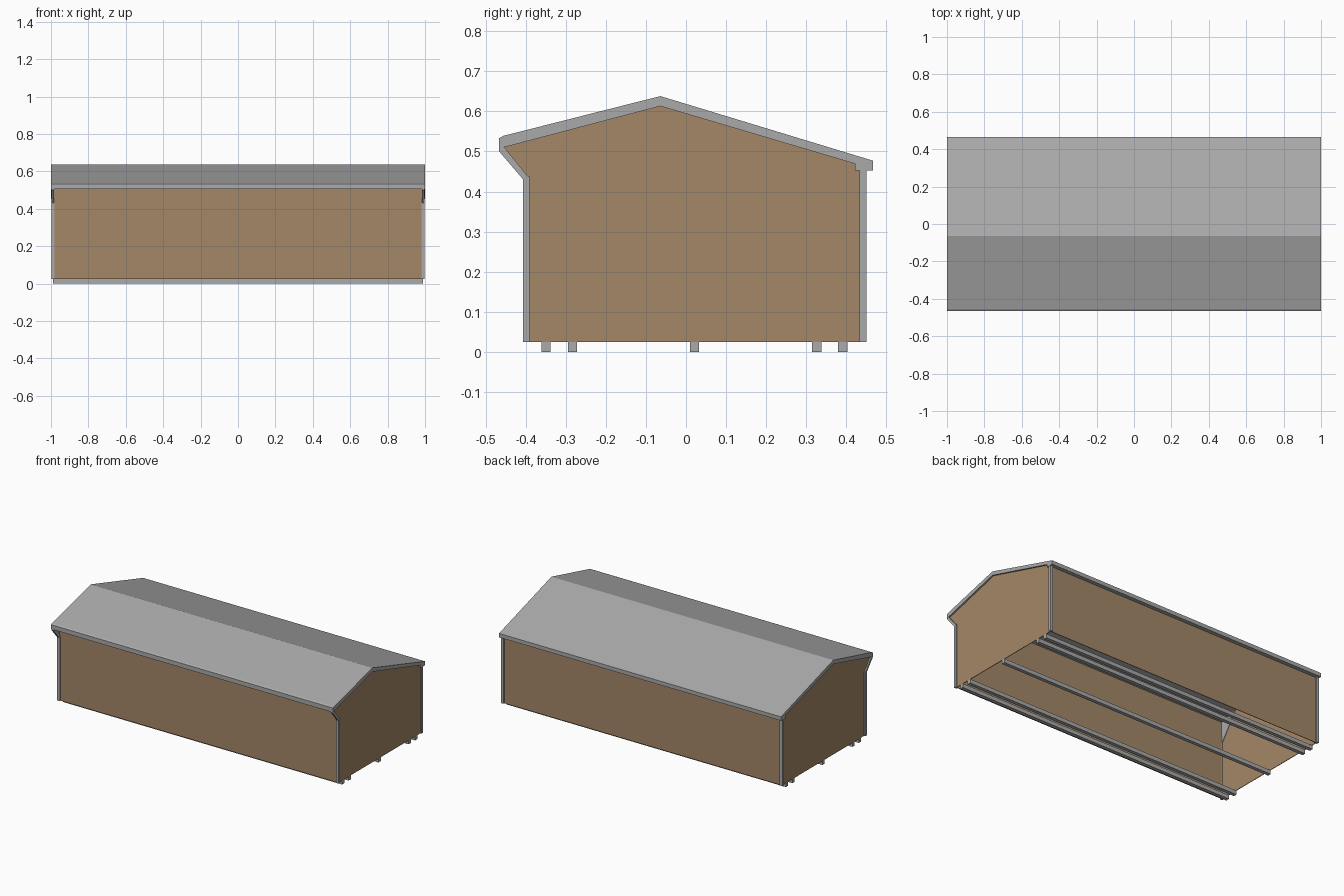
import bpy, bmesh

if "Cube" in bpy.data.objects:
    bpy.data.objects.remove(bpy.data.objects["Cube"])


def material(name, rgb):
    m = bpy.data.materials.new(name)
    m.diffuse_color = (*rgb, 1.0)
    m.use_nodes = True
    m.node_tree.nodes["Principled BSDF"].inputs["Base Color"].default_value = m.diffuse_color
    return m


BROWN = material("tan siding", (0.37, 0.245, 0.137))
GREY = material("grey metal", (0.40, 0.40, 0.40))


def prism(name, profile, x0, x1, mat):
    """Extrude a (y, z) profile along x from x0 to x1."""
    bm = bmesh.new()
    face = bm.faces.new([bm.verts.new((x0, y, z)) for y, z in profile])
    ext = bmesh.ops.extrude_face_region(bm, geom=[face])
    moved = [v for v in ext["geom"] if isinstance(v, bmesh.types.BMVert)]
    bmesh.ops.translate(bm, verts=moved, vec=(x1 - x0, 0, 0))
    bmesh.ops.recalc_face_normals(bm, faces=bm.faces)
    mesh = bpy.data.meshes.new(name)
    bm.to_mesh(mesh)
    bm.free()
    mesh.materials.append(mat)
    ob = bpy.data.objects.new(name, mesh)
    bpy.context.collection.objects.link(ob)
    return ob


def rect(y0, y1, z0, z1):
    return [(y0, z0), (y1, z0), (y1, z1), (y0, z1)]


BASE = 0.025

# Roof slab with fascia edges
prism("roof", [(-0.466, 0.505), (-0.466, 0.533), (-0.455, 0.539), (-0.064, 0.638),
               (0.466, 0.477), (0.466, 0.452), (0.422, 0.452), (0.422, 0.469),
               (-0.064, 0.613), (-0.455, 0.510)], -1.0, 1.0, GREY)

# Long walls
prism("front_wall", rect(-0.398, -0.394, BASE, 0.528), -0.988, 0.988, BROWN)
prism("back_wall", rect(0.437, 0.441, BASE, 0.455), -0.988, 0.988, BROWN)

# End walls follow the gable and the front overhang
gable = [(-0.397, BASE), (0.440, BASE), (0.440, 0.46), (0.424, 0.472),
         (-0.064, 0.616), (-0.458, 0.512), (-0.397, 0.436)]
# Slanted trim under the front eave, and corner gusset inside
slant = [(-0.466, 0.500), (-0.406, 0.430), (-0.388, 0.430), (-0.453, 0.510),
         (-0.466, 0.510)]
gusset = [(-0.393, 0.385), (-0.393, 0.526), (-0.27, 0.558)]

for side, s in (("left", -1), ("right", 1)):
    prism(side + "_end_wall", gable, s * 0.986, s * 0.990, BROWN)
    prism(side + "_eave_trim", slant, s * 0.984, s * 0.998, GREY)
    prism(side + "_gusset", gusset, s * 0.982, s * 0.985, GREY)
    # Corner posts
    prism(side + "_front_post", rect(-0.406, -0.390, BASE, 0.438),
          s * 0.980, s * 0.998, GREY)
    prism(side + "_back_post", rect(0.433, 0.450, BASE, 0.456),
          s * 0.980, s * 0.998, GREY)

# Skid runners under the open base
for i, y in enumerate((-0.349, -0.283, 0.021, 0.326, 0.391)):
    prism(f"runner_{i + 1}", rect(y - 0.0115, y + 0.0115, 0.0, BASE),
          -0.990, 0.990, GREY)
